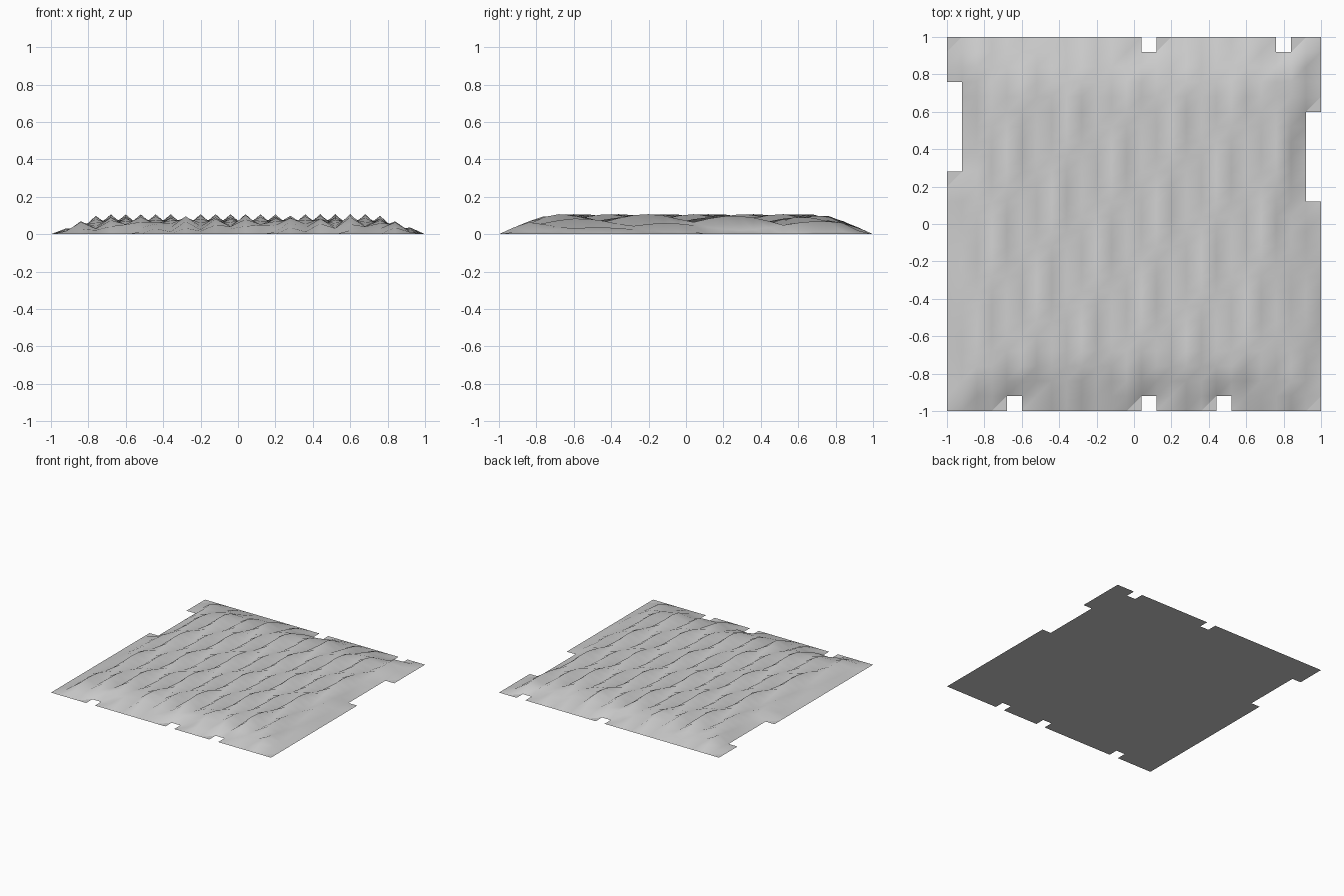
import bpy, bmesh, math

cube = bpy.data.objects.get("Cube")
if cube:
    bpy.data.objects.remove(cube)

CELLS = 25
STEP = 2 / CELLS
LAST = CELLS - 1

# Notches in the rim: inclusive ranges of grid points at ground level
NOTCHES = [
    (1, 1, 16, 22), (LAST, LAST, 14, 20),        # left and right rims
    (4, 5, 1, 1), (13, 14, 1, 1), (18, 19, 1, 1),  # front rim
    (13, 14, LAST, LAST), (22, 23, LAST, LAST),    # back rim
]
RAMP = [0, 0.34, 0.65, 0.92]
MIDDLE = 0.066
SWELL = 0.008
RIDGE = 0.033


def in_notch(i, j):
    return any(a <= i <= b and c <= j <= d for a, b, c, d in NOTCHES)


def height(i, j):
    """Sloping rim around short ridges that alternate from column to column."""
    rim = min(i, j, CELLS - i, CELLS - j)
    if rim == 0 or in_notch(i, j):
        return 0.0
    fade = RAMP[rim] if rim < len(RAMP) else 1
    y = j * STEP - 1
    phase = 2 * math.pi * (y - 0.17 - 0.463 * (i - 4)) / 1.65
    wave = SWELL * math.cos(phase) + RIDGE * math.cos(2 * phase)
    return max(0.003, fade * (MIDDLE + wave))


bm = bmesh.new()
heights = {(i, j): height(i, j)
           for i in range(CELLS + 1) for j in range(CELLS + 1)}
top, floor = {}, {}
for (i, j), z in heights.items():
    x, y = i * STEP - 1, j * STEP - 1
    top[i, j] = bm.verts.new((x, y, z))
    # Ground-level points are shared by the top and the underside
    floor[i, j] = top[i, j] if z == 0 else bm.verts.new((x, y, 0))

# Ridged top and flat underside, leaving out the empty cells
for i in range(CELLS):
    for j in range(CELLS):
        ring = [(i, j), (i + 1, j), (i + 1, j + 1), (i, j + 1)]
        if all(heights[k] == 0 for k in ring):
            continue
        a, b, c, d = ring
        for tri in ((a, b, c), (a, c, d)):
            bm.faces.new([top[k] for k in tri])
            if any(heights[k] > 0 for k in tri):
                bm.faces.new([floor[k] for k in reversed(tri)])

bmesh.ops.delete(bm, geom=[v for v in bm.verts if not v.link_faces],
                 context='VERTS')
mesh = bpy.data.meshes.new("ridged_ground")
bm.to_mesh(mesh)
bm.free()
ground = bpy.data.objects.new("ridged_ground", mesh)
bpy.context.collection.objects.link(ground)

# One plain grey
grey = bpy.data.materials.new("light_grey")
grey.use_nodes = True
colour = (0.6, 0.6, 0.6, 1)
grey.diffuse_color = colour
shader = next(n for n in grey.node_tree.nodes if n.type == 'BSDF_PRINCIPLED')
shader.inputs["Base Color"].default_value = colour
mesh.materials.append(grey)

# Smooth slopes, with a sharp rim where top and underside meet
bpy.ops.object.select_all(action='DESELECT')
ground.select_set(True)
bpy.context.view_layer.objects.active = ground
bpy.ops.object.shade_smooth_by_angle(angle=math.radians(100))
